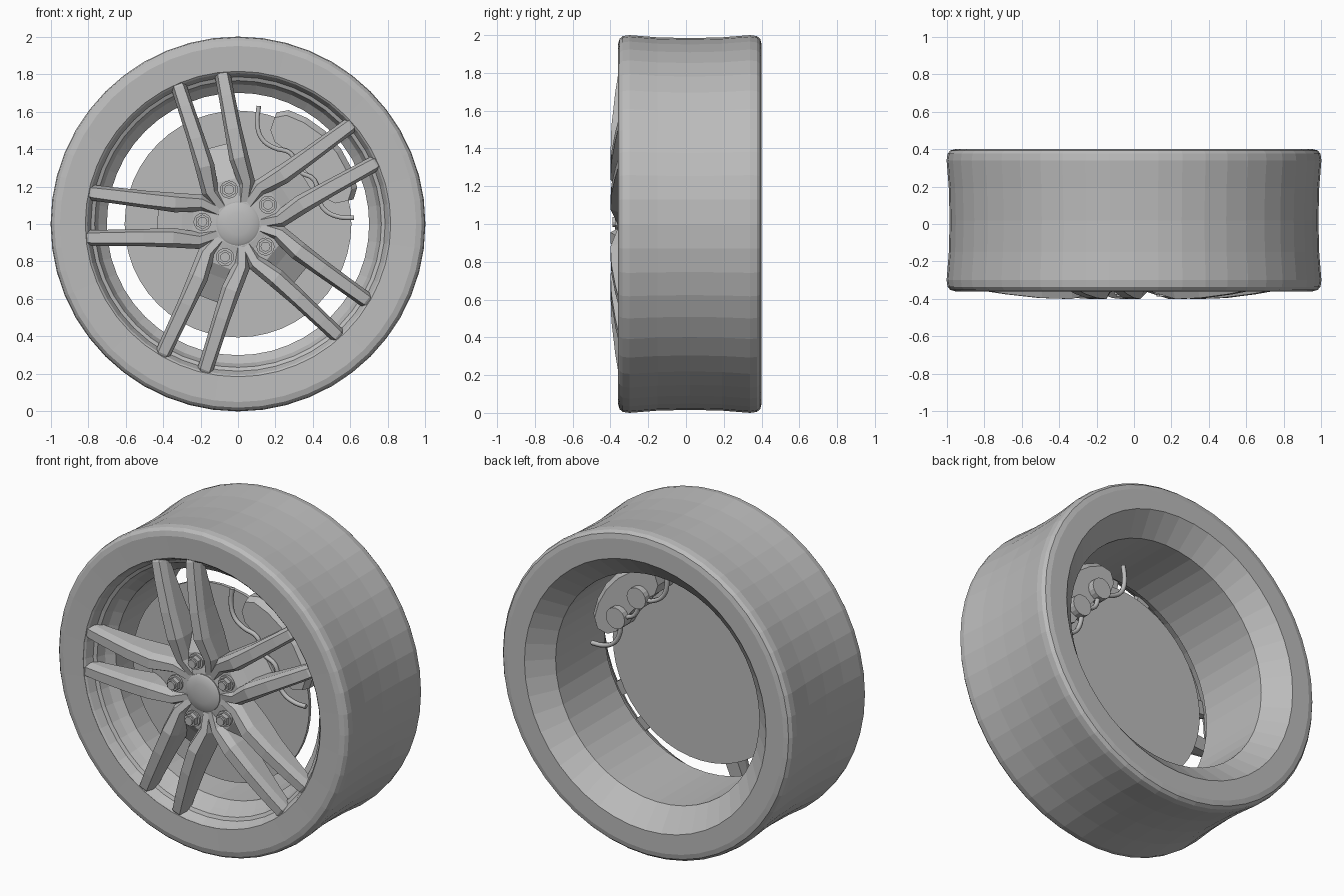
import bpy, bmesh
from math import cos, sin, radians, pi
from mathutils import Matrix, Vector

if "Cube" in bpy.data.objects:
    bpy.data.objects.remove(bpy.data.objects["Cube"])

grey = bpy.data.materials.new("plain grey")
grey.use_nodes = True
grey.diffuse_color = (0.5, 0.5, 0.5, 1)
grey.node_tree.nodes["Principled BSDF"].inputs["Base Color"].default_value = (0.5, 0.5, 0.5, 1)

PAIR_ANGLES = [radians(32.6 + 72 * i) for i in range(5)]


def polar(angle, u, v, y):
    """Point at radius u along an angle, shifted sideways by v, at depth y."""
    return Vector((u * cos(angle) - v * sin(angle), y, 1 + u * sin(angle) + v * cos(angle)))


def finish(name, bm, smooth=None):
    bmesh.ops.remove_doubles(bm, verts=bm.verts, dist=0.0005)
    bmesh.ops.recalc_face_normals(bm, faces=bm.faces)
    mesh = bpy.data.meshes.new(name)
    bm.to_mesh(mesh)
    bm.free()
    mesh.materials.append(grey)
    obj = bpy.data.objects.new(name, mesh)
    bpy.context.collection.objects.link(obj)
    if smooth:
        bpy.ops.object.select_all(action="DESELECT")
        obj.select_set(True)
        bpy.context.view_layer.objects.active = obj
        bpy.ops.object.shade_smooth_by_angle(angle=radians(smooth))
    return obj


def revolve(name, profile, closed, steps=48, smooth=None):
    """Spin (radius, y) points around the axle."""
    bm = bmesh.new()
    verts = [bm.verts.new((r, y, 0)) for r, y in profile]
    edges = [bm.edges.new(pair) for pair in zip(verts, verts[1:])]
    if closed:
        edges.append(bm.edges.new((verts[-1], verts[0])))
    bmesh.ops.spin(bm, geom=verts + edges, cent=(0, 0, 0), axis=(0, 1, 0),
                   angle=2 * pi, steps=steps)
    bmesh.ops.translate(bm, verts=bm.verts, vec=(0, 0, 1))
    return finish(name, bm, smooth)


def loft(bm, rings):
    """Bridge a row of equal cross-sections and cap both ends."""
    rows = [[bm.verts.new(p) for p in ring] for ring in rings]
    n = len(rows[0])
    for a, b in zip(rows, rows[1:]):
        for i in range(n):
            j = (i + 1) % n
            bm.faces.new((a[i], a[j], b[j], b[i]))
    bm.faces.new(rows[0])
    bm.faces.new(rows[-1])


def prism(bm, angle, u, radius, y0, y1, sides):
    """Small post parallel to the axle."""
    spin = Matrix.Translation(polar(angle, u, 0, (y0 + y1) / 2)) @ Matrix.Rotation(pi / 2, 4, "X")
    bmesh.ops.create_cone(bm, cap_ends=True, segments=sides, radius1=radius,
                          radius2=radius, depth=abs(y1 - y0), matrix=spin)


# Tyre with rounded shoulders and a slightly hollow tread
revolve("tyre", [
    (0.815, -0.355), (0.95, -0.36), (0.98, -0.352), (0.995, -0.335), (1.0, -0.30),
    (0.988, -0.15), (0.984, 0.02), (0.988, 0.19), (1.0, 0.34),
    (0.995, 0.375), (0.98, 0.393), (0.95, 0.40), (0.83, 0.40), (0.82, 0.38),
    (0.82, -0.34)], True)

# Rim: stepped front lip, straight barrel, flared rear
revolve("rim", [
    (0.817, -0.355), (0.805, -0.345), (0.785, -0.30), (0.765, -0.29), (0.745, -0.24),
    (0.70, -0.20), (0.70, 0.28), (0.83, 0.40), (0.825, 0.37), (0.72, 0.27),
    (0.72, -0.19), (0.76, -0.23), (0.815, -0.33)], True)

# Brake disc
revolve("brake_disc", [(0, -0.165), (0.605, -0.165), (0.605, -0.145), (0, -0.145)], False)

# Hub and centre cap
revolve("hub", [(0, -0.17), (0.19, -0.17), (0.235, -0.25), (0.215, -0.315),
                (0.15, -0.335), (0.12, -0.34), (0, -0.34)], False, 30)
revolve("centre_cap", [(0, -0.32), (0.115, -0.32), (0.115, -0.345), (0.105, -0.352),
                       (0.06, -0.36), (0, -0.366)], False, 32, 40)

# Twin spokes: radius, side offset, front half width, back half width, front y, back y
STATIONS = [
    (0.10, 0.060, 0.020, 0.040, -0.338, -0.22),
    (0.20, 0.100, 0.022, 0.045, -0.365, -0.21),
    (0.34, 0.094, 0.030, 0.052, -0.400, -0.22),
    (0.50, 0.102, 0.030, 0.046, -0.395, -0.25),
    (0.68, 0.114, 0.028, 0.043, -0.375, -0.27),
    (0.79, 0.121, 0.026, 0.042, -0.358, -0.28),
    (0.81, 0.122, 0.020, 0.036, -0.345, -0.29)]
bm = bmesh.new()
for angle in PAIR_ANGLES:
    for side in (-1, 1):
        rings = []
        for u, v, front, back, yf, yb in STATIONS:
            ring = [(-back, yb), (-back, yf + 0.045), (-front, yf),
                    (front, yf), (back, yf + 0.045), (back, yb)]
            rings.append([polar(angle, u, side * (v + dv), y) for dv, y in ring])
        loft(bm, rings)
finish("spokes", bm)

# Sloping webs joining the two spokes of each pair
bm = bmesh.new()
for angle in PAIR_ANGLES:
    loft(bm, [[polar(angle, u, -0.075, yf), polar(angle, u, 0.075, yf),
               polar(angle, u, 0.075, -0.20), polar(angle, u, -0.075, -0.20)]
              for u, yf in ((0.12, -0.335), (0.24, -0.33), (0.30, -0.29), (0.43, -0.22))])
finish("spoke_webs", bm)

# Wheel bolts with collars
bm = bmesh.new()
for angle in PAIR_ANGLES:
    prism(bm, angle, 0.19, 0.048, -0.30, -0.347, 16)
    prism(bm, angle, 0.19, 0.040, -0.30, -0.375, 6)
    prism(bm, angle, 0.19, 0.026, -0.30, -0.388, 12)
finish("wheel_bolts", bm)

# Brake caliper straddling the disc, tapered at both ends
bm = bmesh.new()
rings = []
for deg, inner, outer in ((12, 0.53, 0.63), (17, 0.48, 0.665), (26, 0.47, 0.675), (36, 0.46, 0.68),
                          (47, 0.46, 0.68), (57, 0.47, 0.675), (66, 0.48, 0.665), (71, 0.53, 0.63)):
    section = [(inner, -0.21), (outer - 0.03, -0.21), (outer, -0.18),
               (outer, 0.0), (outer - 0.03, 0.03), (inner, 0.03)]
    rings.append([polar(radians(deg), u, 0, y) for u, y in section])
loft(bm, rings)
for deg in (29, 54):
    prism(bm, radians(deg), 0.50, 0.065, 0.0, 0.07, 16)
finish("brake_caliper", bm)

# Brake lines following the caliper's inner edge, front and rear
PATH = [(3, 0.62), (4, 0.54), (9, 0.47), (18, 0.45), (30, 0.47), (41.5, 0.43),
        (53, 0.47), (65, 0.45), (74, 0.47), (79, 0.54), (80, 0.64)]
for name, y in (("front_brake_line", -0.215), ("rear_brake_line", 0.04)):
    curve = bpy.data.curves.new(name, "CURVE")
    curve.dimensions = "3D"
    curve.bevel_depth = 0.014
    curve.bevel_resolution = 1
    curve.resolution_u = 4
    curve.use_fill_caps = True
    spline = curve.splines.new("BEZIER")
    spline.bezier_points.add(len(PATH) - 1)
    for point, (deg, u) in zip(spline.bezier_points, PATH):
        point.co = polar(radians(deg), u, 0, y)
        point.handle_left_type = point.handle_right_type = "AUTO"
    curve.materials.append(grey)
    bpy.context.collection.objects.link(bpy.data.objects.new(name, curve))
